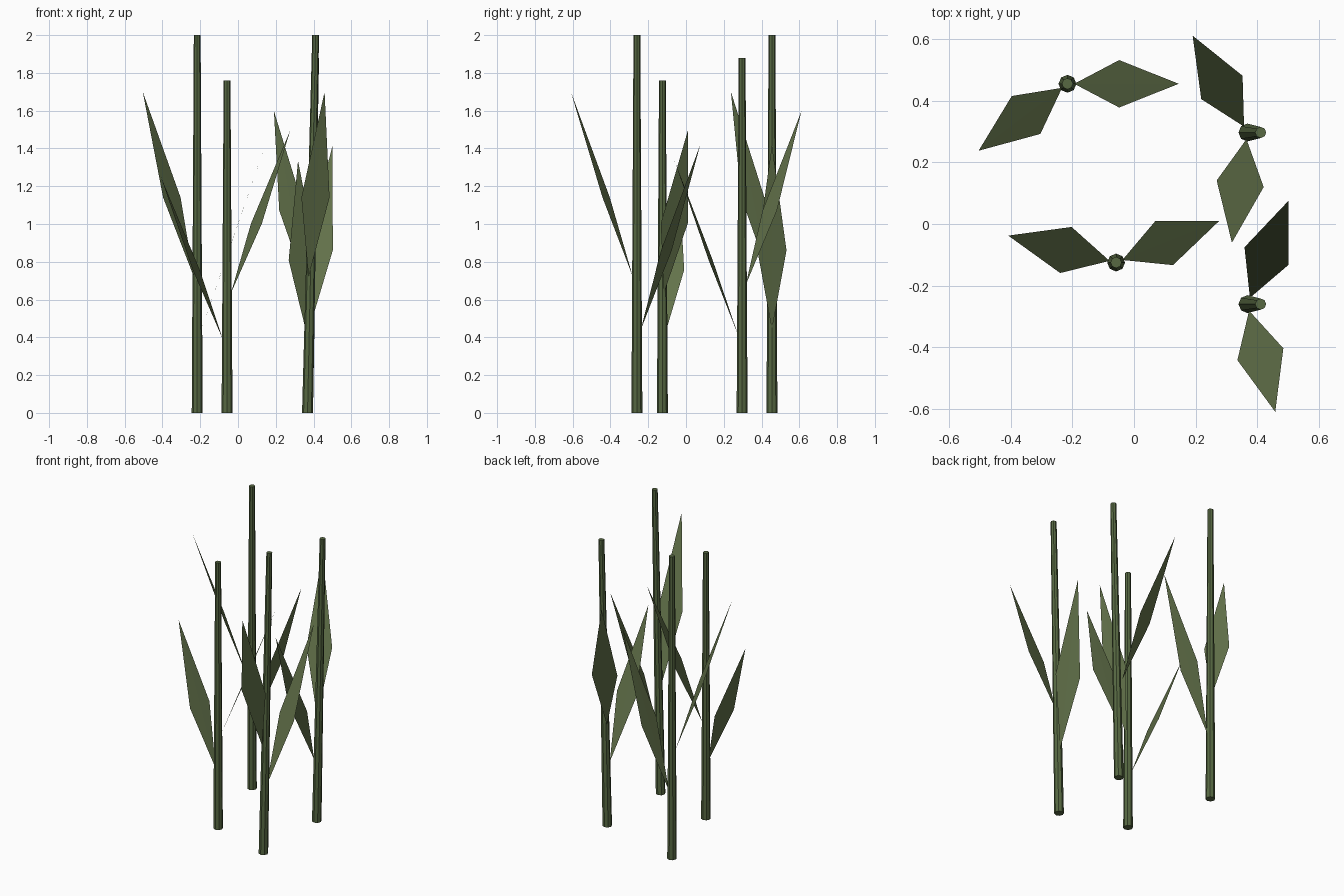
import bpy, bmesh
from math import cos, sin, radians, tau
from mathutils import Vector

if "Cube" in bpy.data.objects:
    bpy.data.objects.remove(bpy.data.objects["Cube"])


def material(name, color):
    m = bpy.data.materials.new(name)
    m.diffuse_color = color
    m.use_nodes = True
    m.node_tree.nodes["Principled BSDF"].inputs["Base Color"].default_value = m.diffuse_color
    return m


STALK_MAT = material("stalk_green", (0.095, 0.14, 0.055, 1))
LEAF_MAT = material("leaf_green", (0.125, 0.17, 0.07, 1))


def add_object(name, bm, mat):
    mesh = bpy.data.meshes.new(name)
    bm.to_mesh(mesh)
    bm.free()
    mesh.materials.append(mat)
    bpy.context.collection.objects.link(bpy.data.objects.new(name, mesh))


# Tapered eight-sided stalk, optionally leaning along x
def stalk(name, x, y, height, lean, sides=8):
    bm = bmesh.new()
    rings = []
    for cx, r, z in ((x, 0.029, 0), (x + lean, 0.018, height)):
        rings.append([bm.verts.new((cx + r * cos(tau * i / sides),
                                    y + r * sin(tau * i / sides), z))
                      for i in range(sides)])
    low, top = rings
    for i in range(sides):
        j = (i + 1) % sides
        bm.faces.new((low[i], low[j], top[j], top[i]))
    bm.faces.new(top)
    bm.faces.new(low[::-1])
    add_object(name, bm, STALK_MAT)


# Diamond leaf folded along its midrib, rising outward from the stalk
def leaf(name, x, y, height, angle, start):
    a = radians(angle)
    out, side = Vector((cos(a), sin(a), 0)), Vector((-sin(a), cos(a), 0))
    bm = bmesh.new()

    def point(reach, half_width, z):
        return bm.verts.new(Vector((x, y, z * height)) + out * reach + side * half_width)

    base = point(0.022, 0, start)
    left = point(0.168, 0.077, start + 0.21)
    right = point(0.168, -0.077, start + 0.21)
    tip = point(0.361, 0, start + 0.49)
    bm.faces.new((base, tip, left))
    bm.faces.new((base, right, tip))
    add_object(name, bm, LEAF_MAT)


# x, y, height, lean, lower leaf angle, upper leaf angle
plants = [
    (-0.216, 0.455, 2.00, 0.0, 0, 217),
    (-0.058, -0.125, 1.76, 0.0, 166, 22),
    (0.368, 0.297, 1.88, 0.043, 262, 119.5),
    (0.368, -0.260, 2.00, 0.043, 68.3, 284.5),
]
for n, (x, y, h, lean, low, high) in enumerate(plants, 1):
    stalk(f"stalk_{n}", x, y, h, lean)
    leaf(f"lower_leaf_{n}", x, y, h, low, 0.22)
    leaf(f"upper_leaf_{n}", x, y, h, high, 0.36)
